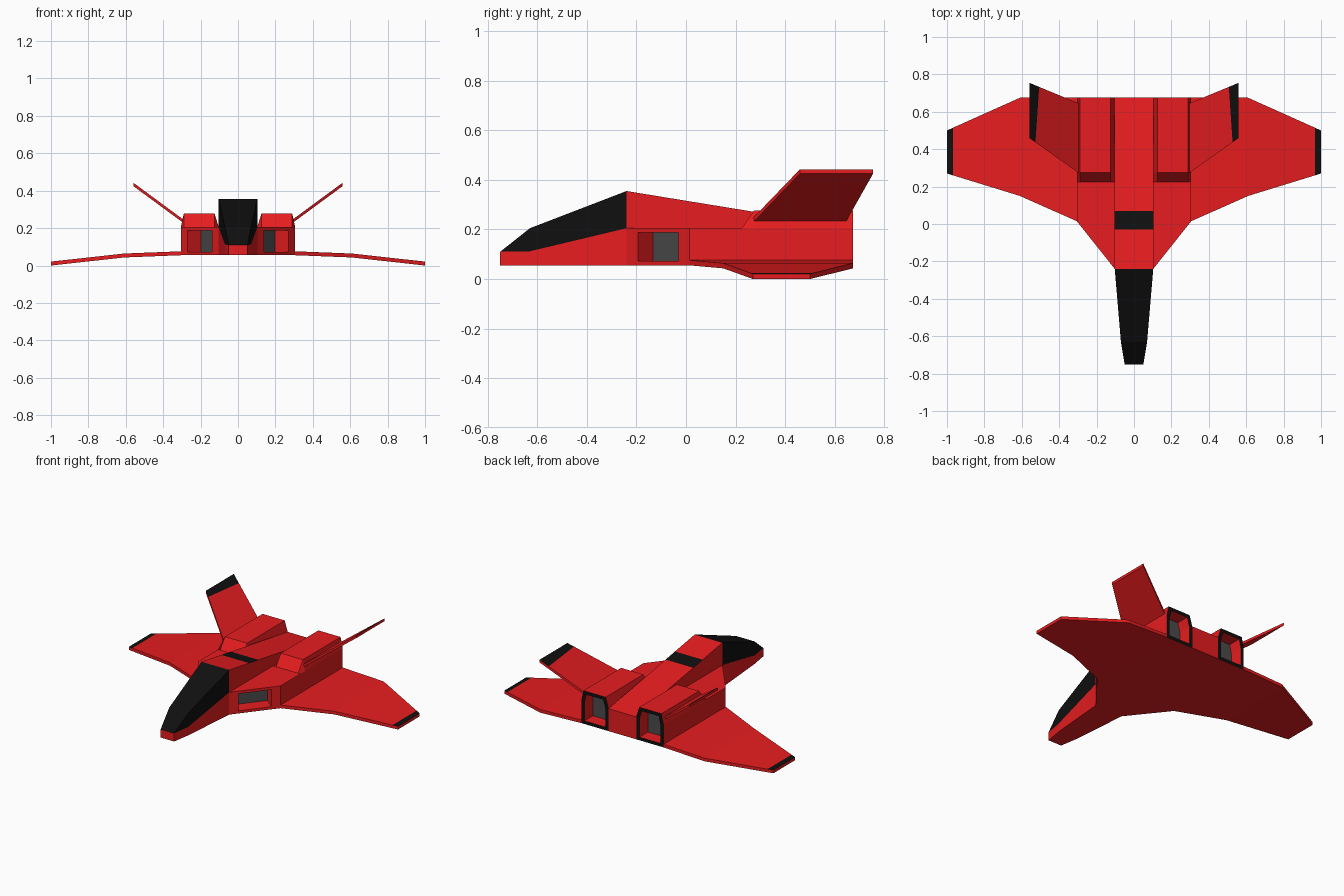
import bpy, bmesh
from mathutils import Vector

if "Cube" in bpy.data.objects:
    bpy.data.objects.remove(bpy.data.objects["Cube"])


def material(name, rgb):
    m = bpy.data.materials.new(name)
    m.diffuse_color = (*rgb, 1)
    m.use_nodes = True
    m.node_tree.nodes["Principled BSDF"].inputs["Base Color"].default_value = m.diffuse_color
    return m


MATS = [material("red_paint", (0.8, 0.012, 0.014)),
        material("black_paint", (0.005, 0.005, 0.005)),
        material("duct_grey", (0.07, 0.07, 0.07))]
RED, BLACK, GREY = 0, 1, 2


def loft(name, rings, paint=lambda seg, side: RED, caps=(RED, RED), mirror=False):
    """Skin rings of 3D points; paint gives a material per face, None leaves it open."""
    bm = bmesh.new()
    vr = [[bm.verts.new(p) for p in r] for r in rings]
    n = len(rings[0])
    for s in range(len(vr) - 1):
        for k in range(n):
            mat = paint(s, k)
            if mat is not None:
                j = (k + 1) % n
                f = bm.faces.new((vr[s][k], vr[s][j], vr[s + 1][j], vr[s + 1][k]))
                f.material_index = mat
    for ring, mat in ((vr[0], caps[0]), (vr[-1], caps[1])):
        if mat is not None:
            bm.faces.new(ring).material_index = mat
    bmesh.ops.remove_doubles(bm, verts=bm.verts, dist=1e-5)
    bmesh.ops.recalc_face_normals(bm, faces=bm.faces)
    me = bpy.data.meshes.new(name)
    bm.to_mesh(me)
    bm.free()
    for m in MATS:
        me.materials.append(m)
    ob = bpy.data.objects.new(name, me)
    bpy.context.collection.objects.link(ob)
    if mirror:
        mod = ob.modifiers.new("mirror", 'MIRROR')
        mod.use_mirror_merge = False
    return ob


def lerp(a, b, t):
    return a + (b - a) * t


BASE = 0.055

# Fuselage: nose, canopy and sloping spine (y, half width, belt height, top height)
def spine(y):
    return lerp(0.355, 0.206, (y + 0.24) / 0.915)

stations = [(-0.75, 0.05, 0.11, 0.11), (-0.63, 0.07, 0.112, 0.205)]
stations += [(y, 0.103, 0.205, spine(y)) for y in (-0.24, -0.03, 0.07, 0.675)]
body = [[(-w, y, BASE), (w, y, BASE), (w, y, m), (w, y, t), (-w, y, t), (-w, y, m)]
        for y, w, m, t in stations]

def body_paint(seg, side):
    if seg < 2:
        return BLACK if side in (2, 3, 4) else RED
    if side in (1, 5):
        return None          # hidden behind the nacelles
    return BLACK if (seg == 3 and side == 3) else RED

loft("fuselage", body, body_paint)

# Nacelles: intake recess, shoulder, raised hump and framed exhaust in one skin
xs = (0.103, 0.306, 0.306, 0.29, 0.125, 0.103)
flat_z = (BASE, BASE, 0.205, 0.205, 0.205, 0.205)
full_z = (BASE, BASE, 0.205, 0.277, 0.277, 0.205)

def shrink(ring, centre, side, up):
    c = Vector(centre)
    return [c + Vector(((p[0] - c.x) * side, (p[1] - c.y) * side, (p[2] - c.z) * up))
            for p in ring]

def shift(ring, v):
    return [Vector(p) + Vector(v) for p in ring]

front = [(x, -0.24 + (x - 0.103) * 0.255 / 0.203, z) for x, z in zip(xs, flat_z)]
mouth = shrink(front, (0.2045, -0.1125, 0.129), 0.64, 0.76)
rear = [(x, 0.675, z) for x, z in zip(xs, full_z)]
nozzle = shrink(rear, (0.2045, 0.675, 0.165), 0.77, 0.81)
rings = [shift(mouth, (-0.071, 0.06, 0)), mouth, front,
         [(x, 0.225, z) for x, z in zip(xs, flat_z)],
         [(x, 0.275, z) for x, z in zip(xs, full_z)],
         rear, nozzle, shift(nozzle, (0, -0.09, 0))]

def nacelle_paint(seg, side):
    if side == 5 and 2 <= seg <= 4:
        return None          # joins the fuselage
    return BLACK if seg == 5 else RED

loft("engine_nacelle", rings, nacelle_paint, (GREY, GREY), mirror=True)


# Thin surfaces: each station is (front point, rear point), thickened upward
def panel(name, pairs, thick):
    up = Vector((0, 0, thick))
    rings = [[Vector(f), Vector(r), Vector(r) + up, Vector(f) + up] for f, r in pairs]
    last = len(rings) - 2
    loft(name, rings, lambda s, k: BLACK if (s == last and k == 2) else RED,
         (None, RED), mirror=True)

# Drooping wings with black tips
panel("wing", [((0.306, 0.015, BASE), (0.306, 0.675, BASE)),
               ((0.61, 0.15, 0.043), (0.61, 0.675, 0.043)),
               ((0.967, 0.26, 0.0036), (0.967, 0.515, 0.0036)),
               ((1.0, 0.27, 0.0), (1.0, 0.50, 0.0))], 0.021)

# Canted tail fins with black tips
def fin_front(x):
    t = (x - 0.295) / 0.265
    return (x, lerp(0.272, 0.46, t), lerp(0.23, 0.425, t))

def fin_rear(x):
    t = (x - 0.295) / 0.265
    return (x, lerp(0.645, 0.755, t), lerp(0.23, 0.425, t))

panel("tail_fin", [(fin_front(a), fin_rear(b))
                   for a, b in ((0.293, 0.293), (0.527, 0.507), (0.56, 0.56))], 0.018)
